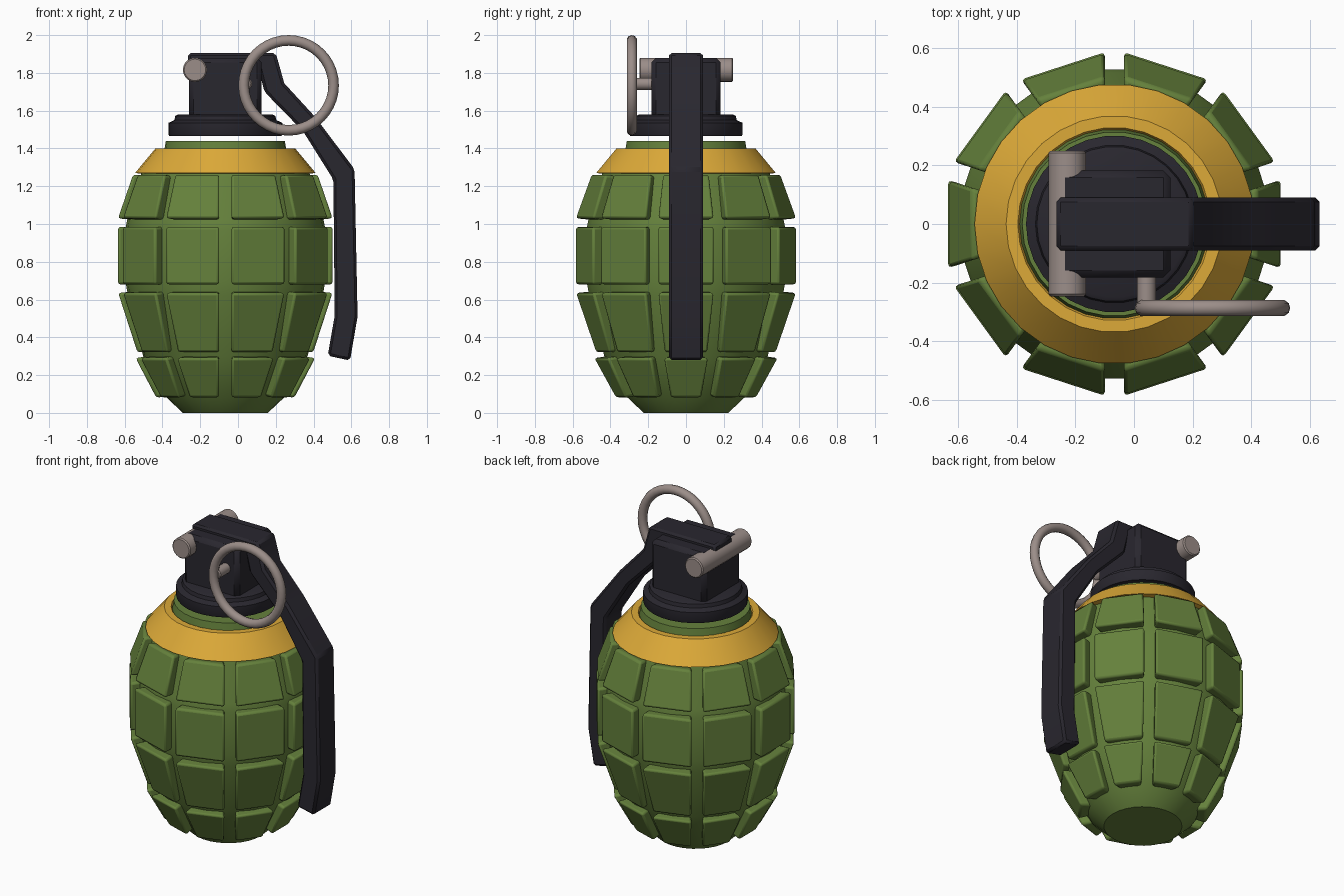
import bpy, bmesh, math
from mathutils import Matrix, Vector

if "Cube" in bpy.data.objects:
    bpy.data.objects.remove(bpy.data.objects["Cube"])

CX = -0.067  # body axis


def material(name, rgb):
    m = bpy.data.materials.new(name)
    m.diffuse_color = (*rgb, 1)
    m.use_nodes = True
    m.node_tree.nodes["Principled BSDF"].inputs["Base Color"].default_value = m.diffuse_color
    return m


GREEN = material("green", (0.13, 0.22, 0.045))
GOLD = material("gold", (0.72, 0.40, 0.04))
BLACK = material("black", (0.022, 0.02, 0.028))
METAL = material("metal", (0.33, 0.27, 0.25))


def finish(name, bm, mat, bevel=0, segments=2, angle=30):
    bmesh.ops.recalc_face_normals(bm, faces=bm.faces)
    me = bpy.data.meshes.new(name)
    bm.to_mesh(me)
    bm.free()
    me.materials.append(mat)
    ob = bpy.data.objects.new(name, me)
    bpy.context.collection.objects.link(ob)
    bpy.ops.object.select_all(action='DESELECT')
    ob.select_set(True)
    bpy.context.view_layer.objects.active = ob
    bpy.ops.object.shade_smooth_by_angle(angle=math.radians(angle))
    if bevel:
        mod = ob.modifiers.new("bevel", 'BEVEL')
        mod.width, mod.segments = bevel, segments
        mod.limit_method, mod.angle_limit = 'ANGLE', math.radians(30)
    return ob


def lathe(name, profile, mat, sides=30, closed=False):
    """Revolve (radius, z) points about the body axis."""
    bm = bmesh.new()
    rings = [[bm.verts.new((CX + r * math.cos(2 * math.pi * i / sides),
                            r * math.sin(2 * math.pi * i / sides), z))
              for i in range(sides)] for r, z in profile]
    pairs = list(zip(rings, rings[1:]))
    if closed:
        pairs.append((rings[-1], rings[0]))
    else:
        bm.faces.new(rings[0])
        bm.faces.new(rings[-1])
    for a, b in pairs:
        for i in range(sides):
            j = (i + 1) % sides
            bm.faces.new((a[i], a[j], b[j], b[i]))
    return finish(name, bm, mat)


def rod(name, x, z, y0, y1, r, sides=20):
    """Pin along y with softened ends."""
    bm = bmesh.new()
    bmesh.ops.create_cone(bm, cap_ends=True, segments=sides, radius1=r, radius2=r,
                          depth=y1 - y0,
                          matrix=Matrix.Translation((x, (y0 + y1) / 2, z))
                          @ Matrix.Rotation(math.pi / 2, 4, 'X'))
    return finish(name, bm, METAL, 0.007, 1)


# egg-shaped core
lathe("body_core", [(0.225, 0), (0.31, 0.08), (0.435, 0.30), (0.515, 0.62), (0.53, 0.70),
                    (0.53, 0.97), (0.52, 1.02), (0.445, 1.27), (0.325, 1.38),
                    (0.315, 1.44)], GREEN)

# four rows of ten raised plates: (z, r) at the bottom and top
ROWS = [(0.08, 0.365, 0.29, 0.475), (0.32, 0.465, 0.635, 0.567),
        (0.68, 0.568, 0.985, 0.568), (1.03, 0.568, 1.262, 0.488)]
for n, (z0, r0, z1, r1) in enumerate(ROWS, 1):
    bm = bmesh.new()
    normal = Vector((z1 - z0, r0 - r1)).normalized() * 0.09
    for k in range(10):
        rot = Matrix.Rotation(k * math.pi / 5, 3, 'Z')

        def corner(r, z, s):
            w = r * math.tan(math.pi / 10) - 0.034
            return bm.verts.new(rot @ Vector((r, s * w, z)) + Vector((CX, 0, 0)))
        section = [(r0, z0), (r1, z1), (r1 - normal.x, z1 - normal.y * 0.3),
                   (r0 - normal.x, z0 - normal.y * 0.3)]
        a = [corner(r, z, -1) for r, z in section]
        b = [corner(r, z, 1) for r, z in section]
        bm.faces.new(a)
        bm.faces.new(b)
        for i in range(4):
            j = (i + 1) % 4
            bm.faces.new((a[i], a[j], b[j], b[i]))
    finish(f"plate_row_{n}", bm, GREEN, 0.014, 2)

# gold shoulder band
lathe("shoulder_band", [(0.43, 1.265), (0.478, 1.27), (0.37, 1.40), (0.33, 1.40),
                        (0.31, 1.36)], GOLD, closed=True)

# collar and head block
lathe("collar", [(0.298, 1.467), (0.302, 1.475), (0.302, 1.535), (0.27, 1.55),
                 (0.265, 1.572), (0.25, 1.58)], BLACK)
bm = bmesh.new()
bmesh.ops.create_cube(bm, size=1, matrix=Matrix.Translation((-0.0675, 0, 1.715))
                      @ Matrix.Diagonal((0.385, 0.367, 0.33, 1)))
finish("head_block", bm, BLACK, 0.025, 1)

# bent safety lever: matching outer and inner edge points (x, z)
OUTER = [(-0.265, 1.905), (0.20, 1.905), (0.245, 1.745), (0.41, 1.565), (0.617, 1.29),
         (0.633, 0.51), (0.593, 0.277)]
INNER = [(-0.265, 1.82), (0.11, 1.82), (0.14, 1.70), (0.345, 1.49), (0.505, 1.235),
         (0.512, 0.515), (0.475, 0.303)]
bm = bmesh.new()
frames = [[bm.verts.new((x, y, z)) for (x, z), y in
           ((o, -0.09), (o, 0.09), (i, 0.09), (i, -0.09))] for o, i in zip(OUTER, INNER)]
bm.faces.new(frames[0])
bm.faces.new(frames[-1])
for a, b in zip(frames, frames[1:]):
    for i in range(4):
        j = (i + 1) % 4
        bm.faces.new((a[i], a[j], b[j], b[i]))
finish("safety_lever", bm, BLACK, 0.014, 1)

# pins and pull ring
rod("hinge_pin", -0.228, 1.816, -0.247, 0.25, 0.064)
rod("pull_pin", 0.043, 1.742, -0.285, -0.15, 0.032, 16)
bpy.ops.mesh.primitive_torus_add(major_segments=40, minor_segments=10, major_radius=0.238,
                                 minor_radius=0.028, location=(0.268, -0.287, 1.734),
                                 rotation=(math.pi / 2, 0, 0))
ring = bpy.context.object
ring.name = "pull_ring"
ring.data.materials.append(METAL)
bpy.ops.object.shade_smooth_by_angle(angle=math.radians(40))
